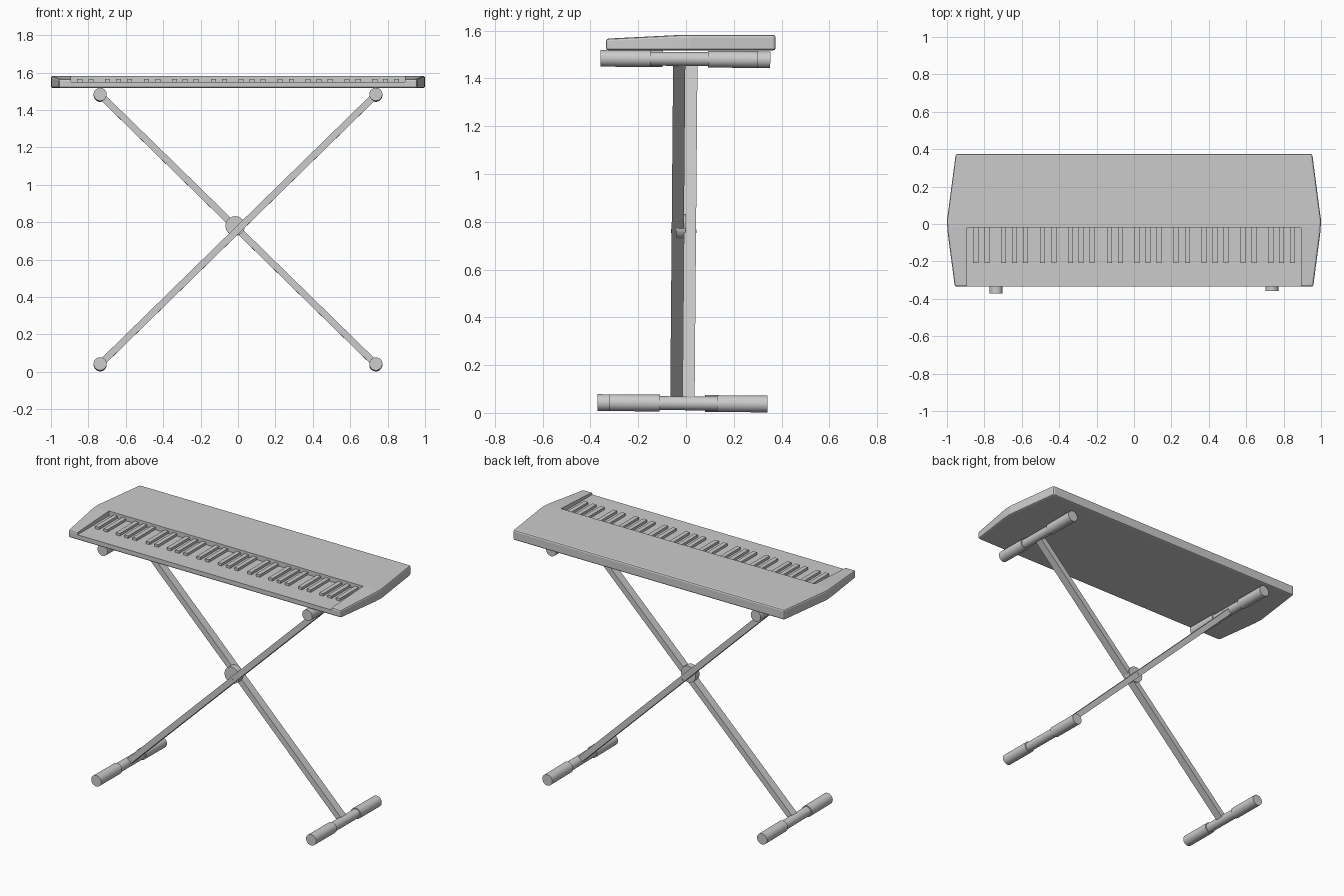
import bpy, bmesh, math
from mathutils import Matrix, Vector

if "Cube" in bpy.data.objects:
    bpy.data.objects.remove(bpy.data.objects["Cube"])

TILT = Matrix.Rotation(-0.0086, 4, 'X')   # the stand leans very slightly
RX, ZB, ZT = 0.737, 0.04, 1.481           # rail x, lower and upper rail heights


def box(name, lo, hi):
    lo, hi = Vector(lo), Vector(hi)
    bpy.ops.mesh.primitive_cube_add(size=1, location=(lo + hi) / 2)
    ob = bpy.context.object
    ob.name = name
    ob.scale = hi - lo
    return ob


def rod(name, x, z, y0, y1, r, verts=32):
    """Cylinder along y, tilted with the stand."""
    bpy.ops.mesh.primitive_cylinder_add(vertices=verts, radius=r, depth=y1 - y0)
    ob = bpy.context.object
    ob.name = name
    bpy.ops.object.shade_smooth_by_angle(angle=math.radians(35))
    ob.matrix_world = (TILT @ Matrix.Translation((x, (y0 + y1) / 2, z))
                       @ Matrix.Rotation(math.pi / 2, 4, 'X'))
    return ob


# Stand: two crossed legs, each with a padded rail at both ends
for side, label, y in ((1, "front", -0.041), (-1, "rear", 0.010)):
    bpy.ops.mesh.primitive_cube_add(size=1)
    leg = bpy.context.object
    leg.name = label + "_cross_leg"
    dx, dz = 2 * RX, ZT - ZB
    ang = -side * math.atan2(dz, dx)
    leg.matrix_world = (TILT @ Matrix.Translation((0, y, (ZB + ZT) / 2))
                        @ Matrix.Rotation(ang, 4, 'Y')
                        @ Matrix.Diagonal((math.hypot(dx, dz), 0.051, 0.036, 1)))
    for s, z, end in ((side, ZT, "top"), (-side, ZB, "foot")):
        name = label + "_" + end
        rod(name + "_rail", s * RX, z, y - 0.32, y + 0.32, 0.029)
        rod(name + "_cap_front", s * RX, z, y - 0.33, y - 0.12, 0.035)
        rod(name + "_cap_back", s * RX, z, y + 0.12, y + 0.33, 0.035)

# Pivot disc where the legs cross, plus its bolt
rod("pivot_disc", -0.015, 0.78, -0.046, -0.008, 0.052)
rod("pivot_bolt", 0, (ZB + ZT) / 2, -0.069, 0.038, 0.008, 16)

# Keyboard body: tapered outline, top sloping down towards the front
BOT, TOP, BREAK = 1.517, 1.582, -0.02
half = [(0.953, 0.375), (0.993, 0.07), (1.0, 0.02), (0.997, -0.04), (0.958, -0.335)]
outline = half + [(-x, y) for x, y in reversed(half)]
bm = bmesh.new()
base = bm.faces.new([bm.verts.new((x, y, BOT)) for x, y in outline])
ext = bmesh.ops.extrude_face_region(bm, geom=[base])
for v in ext["geom"]:
    if isinstance(v, bmesh.types.BMVert):
        v.co.z = TOP
bmesh.ops.bisect_plane(bm, geom=bm.verts[:] + bm.edges[:] + bm.faces[:],
                       plane_co=(0, BREAK, 0), plane_no=(0, 1, 0))
for v in bm.verts:
    if v.co.z > 1.55 and v.co.y < BREAK:
        v.co.z -= 0.016 * (BREAK - v.co.y) / 0.315
if not any(f.calc_area() > 0.5 and abs(f.normal.z) > 0.9 and f.calc_center_median().z < 1.53
           for f in bm.faces):
    bmesh.ops.holes_fill(bm, edges=bm.edges[:], sides=0)
bmesh.ops.recalc_face_normals(bm, faces=bm.faces[:])
me = bpy.data.meshes.new("keyboard_body")
bm.to_mesh(me)
bm.free()
body = bpy.data.objects.new("keyboard_body", me)
bpy.context.collection.objects.link(body)
bev = body.modifiers.new("edge_round", 'BEVEL')
bev.width, bev.segments = 0.01, 2
bev.limit_method, bev.angle_limit = 'ANGLE', math.radians(40)

# Key recess, open at the front
KX, BED = 0.893, 1.551
cutter = box("key_recess_cutter", (-KX, -0.5, BED), (KX, BREAK, 1.7))
cutter.hide_render = True
cutter.hide_set(True)
cut = body.modifiers.new("key_recess", 'BOOLEAN')
cut.operation, cut.object, cut.solver = 'DIFFERENCE', cutter, 'EXACT'

# Raised keys, five octaves
octave = 2 * KX / 5
white = octave / 7
for o in range(5):
    for k in (0.92, 2.1, 3.83, 4.97, 6.12):
        x = -KX + o * octave + k * white
        box("black_key", (x - 0.0135, -0.208, BED - 0.01), (x + 0.0135, BREAK + 0.002, 1.567))
